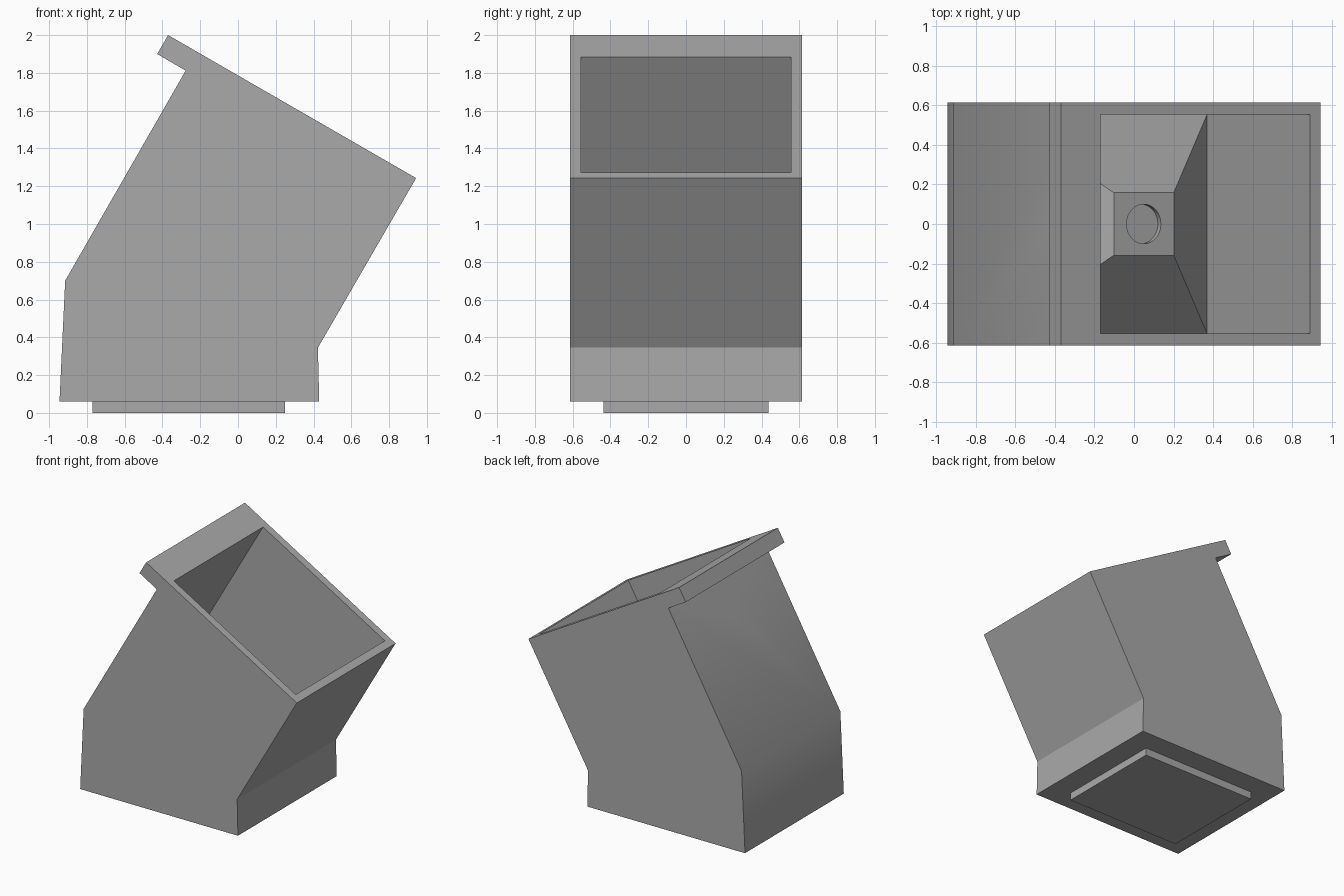
import bpy
import bmesh
from math import radians
from mathutils import Matrix, Vector

old = bpy.data.objects.get("Cube")
if old:
    bpy.data.objects.remove(old, do_unlink=True)

grey = bpy.data.materials.new("plain grey")
grey.use_nodes = True
colour = (0.40, 0.40, 0.40, 1)
grey.diffuse_color = colour
grey.node_tree.nodes["Principled BSDF"].inputs["Base Color"].default_value = colour

# Frame of the leaning upper body
TILT = Matrix.Rotation(radians(30), 4, 'Y')
DEPTH = 0.615
INNER = 0.555
U_MID, U_HALF = -0.477, 0.613
FLOOR, MOUNT_TOP = 0.505, 0.925


def finish(name, bm, matrix=Matrix()):
    bm.transform(matrix)
    bmesh.ops.recalc_face_normals(bm, faces=bm.faces)
    mesh = bpy.data.meshes.new(name)
    bm.to_mesh(mesh)
    bm.free()
    mesh.materials.append(grey)
    obj = bpy.data.objects.new(name, mesh)
    bpy.context.collection.objects.link(obj)
    return obj


def box(name, low, high, matrix=Matrix(), taper=1.0):
    """Box between two corners; taper scales its top face about the centre."""
    low, high = Vector(low), Vector(high)
    mid, size = (low + high) / 2, high - low
    bm = bmesh.new()
    bmesh.ops.create_cube(bm, size=1)
    for v in bm.verts:
        k = taper if v.co.z > 0 else 1
        v.co = mid + Vector((v.co.x * size.x * k, v.co.y * size.y * k, v.co.z * size.z))
    return finish(name, bm, matrix)


def cylinder(name, radius, length, matrix):
    bm = bmesh.new()
    bmesh.ops.create_cone(bm, cap_ends=True, segments=48,
                          radius1=radius, radius2=radius, depth=length)
    return finish(name, bm, matrix)


def cut(obj, cutter):
    mod = obj.modifiers.new("cut", 'BOOLEAN')
    mod.operation = 'DIFFERENCE'
    mod.solver = 'EXACT'
    mod.object = cutter
    bpy.context.view_layer.objects.active = obj
    bpy.ops.object.modifier_apply(modifier=mod.name)
    bpy.data.objects.remove(cutter, do_unlink=True)


# Leaning body with the hooked lip, extruded from its side outline
outline = [(-0.945, 0.06), (0.43, 0.06), (0.423, 0.345), (0.943, 1.243),
           (-0.37, 2.0), (-0.428, 1.9), (-0.277, 1.812), (-0.915, 0.70)]
bm = bmesh.new()
side = bm.faces.new([bm.verts.new((x, -DEPTH, z)) for x, z in outline])
sweep = bmesh.ops.extrude_face_region(bm, geom=[side])
bmesh.ops.translate(bm, vec=(0, 2 * DEPTH, 0),
                    verts=[g for g in sweep["geom"] if isinstance(g, bmesh.types.BMVert)])
body = finish("body", bm)

# Open cavity and the hole through the wall under the lip
cut(body, box("cavity_cutter", (U_MID - U_HALF, -INNER, FLOOR),
              (U_MID + U_HALF, INNER, 1.8), TILT))
cut(body, cylinder("wall_hole_cutter", 0.09, 0.3,
                   TILT @ Matrix.Translation((U_MID - U_HALF, 0, 1.213))
                   @ Matrix.Rotation(radians(90), 4, 'Y')))

# Tapered mount on the cavity floor, with a shallow round socket
mount = box("cavity_mount", (U_MID - U_HALF, -INNER, FLOOR),
            (U_MID + U_HALF, INNER, MOUNT_TOP), TILT, taper=0.286)
cut(mount, cylinder("socket_cutter", 0.1, 0.06,
                    TILT @ Matrix.Translation((U_MID, 0, MOUNT_TOP))))

# Raised plate under the body
plate = box("base_plate", (-0.77, -0.438, 0), (0.25, 0.438, 0.06))

# Soft shading with sharp edges kept
bpy.ops.object.select_all(action='DESELECT')
for obj in (body, mount, plate):
    obj.select_set(True)
bpy.context.view_layer.objects.active = body
bpy.ops.object.shade_smooth_by_angle(angle=radians(30))
